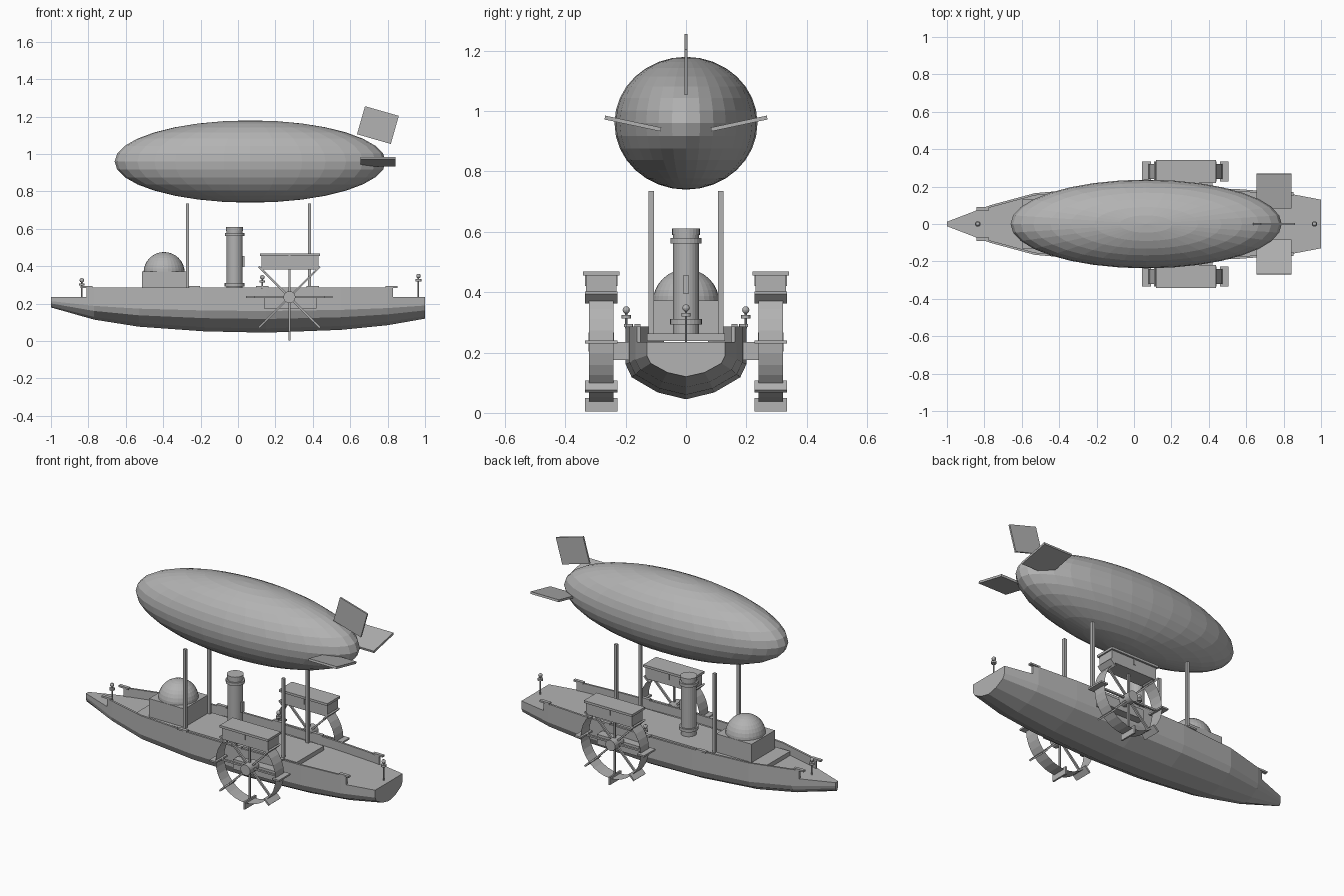
import bpy, bmesh, math
from mathutils import Matrix, Vector

if "Cube" in bpy.data.objects:
    bpy.data.objects.remove(bpy.data.objects["Cube"], do_unlink=True)

GREY = (0.45, 0.45, 0.45, 1.0)
mat = bpy.data.materials.new("plain_grey")
mat.use_nodes = True
mat.diffuse_color = GREY
mat.node_tree.nodes["Principled BSDF"].inputs["Base Color"].default_value = GREY


def finish(name, bm):
    mesh = bpy.data.meshes.new(name)
    bm.to_mesh(mesh)
    bm.free()
    mesh.materials.append(mat)
    ob = bpy.data.objects.new(name, mesh)
    bpy.context.collection.objects.link(ob)
    return ob


def box(name, centre, size, rot=(0, 0, 0)):
    bm = bmesh.new()
    bmesh.ops.create_cube(bm, size=1, matrix=Matrix.Diagonal((*size, 1)))
    ob = finish(name, bm)
    ob.location, ob.rotation_euler = centre, rot
    return ob


def cylinder(name, centre, r, depth, sides=24, axis="Z", caps=True):
    bm = bmesh.new()
    bmesh.ops.create_cone(bm, cap_ends=caps, segments=sides, radius1=r, radius2=r, depth=depth)
    ob = finish(name, bm)
    ob.location = centre
    if axis == "Y":
        ob.rotation_euler.x = math.pi / 2
    return ob


def ball(name, centre, radii, seg=32, rings=16):
    bm = bmesh.new()
    bmesh.ops.create_uvsphere(bm, u_segments=seg, v_segments=rings, radius=1,
                              matrix=Matrix.Diagonal((*radii, 1)))
    ob = finish(name, bm)
    ob.location = centre
    return ob


# Hull stations: x, half width at deck, keel height
STATIONS = [(-1, .012, .18), (-.77, .1, .115), (-.53, .165, .077), (-.18, .195, .052),
            (.15, .2, .045), (.55, .187, .06), (.8, .168, .085), (1, .13, .12)]
SECTION = [(1, 0), (1, .39), (.9, .615), (.47, .88), (0, 1)]
DECK = .235


def half_width(x):
    for (x0, w0, _), (x1, w1, _) in zip(STATIONS, STATIONS[1:]):
        if x <= x1:
            return w0 + (w1 - w0) * (x - x0) / (x1 - x0)


def loft(name, rings):
    bm = bmesh.new()
    loops = [[bm.verts.new(p) for p in ring] for ring in rings]
    n = len(loops[0])
    for a, b in zip(loops, loops[1:]):
        for i in range(n):
            bm.faces.new((a[i], a[(i + 1) % n], b[(i + 1) % n], b[i]))
    bm.faces.new(loops[0])
    bm.faces.new(loops[-1])
    bmesh.ops.recalc_face_normals(bm, faces=bm.faces)
    return finish(name, bm)


profile = SECTION + [(-u, v) for u, v in SECTION[-2::-1]]
loft("hull", [[(x, w * u, DECK - (DECK - keel) * v) for u, v in profile]
              for x, w, keel in STATIONS])

# Raised deck platform
box("deck_platform", (-.06, 0, .25), (1.08, .26, .025))

# Bulwarks following the deck edge
rail_x = [-.81] + [s[0] for s in STATIONS[1:-1]] + [.83]
for side, label in ((1, "left"), (-1, "right")):
    loft(label + "_bulwark",
         [[(x, side * (half_width(x) - t), z) for t, z in
           ((0, DECK - .01), (0, .286), (.012, .286), (.012, DECK - .01))] for x in rail_x])
    for x in (-.81, -.235, .13, .4, .82):
        box(label + "_rail_cleat", (x, side * (half_width(x) - .004), .289), (.065, .02, .01))


# Small lamps on posts
def lamp(name, x, y, base, top):
    cylinder(name + "_post", (x, y, (base + top) / 2), .004, top - base, 8)
    cylinder(name + "_collar", (x, y, top - .035), .015, .012, 12)
    ball(name + "_globe", (x, y, top - .012), (.012, .012, .012), 12, 8)


lamp("bow_lamp", -.835, 0, DECK, .337)
lamp("stern_lamp", .965, 0, DECK, .36)
for side, label in ((1, "left"), (-1, "right")):
    lamp(label + "_lamp", .13, side * .198, .28, .353)

# Deckhouse with dome
box("deckhouse", (-.395, 0, .312), (.235, .22, .12))
ball("deckhouse_dome", (-.395, 0, .366), (.11, .11, .11))

# Funnel with collars and whistle
FX = -.018
cylinder("funnel", (FX, 0, .435), .043, .35)
for z, r in ((.302, .053), (.57, .052)):
    cylinder("funnel_collar", (FX, 0, z), r, .018)
cylinder("funnel_lip", (FX, 0, .6), .046, .022)
box("funnel_whistle", (FX + .045, 0, .425), (.016, .02, .06))

# Masts under the balloon
for x in (-.27, .382):
    for y in (-.115, .115):
        box("mast", (x, y, .488), (.017, .017, .495))

# Paddle wheels
WX, WZ = .275, .235
for side, label in ((1, "left"), (-1, "right")):
    y = side * .281
    cylinder(label + "_wheel_rim", (WX, y, WZ), .198, .082, 32, "Y", False)
    cylinder(label + "_wheel_hub", (WX, y, WZ), .032, .085, 20, "Y")
    box(label + "_sponson", (WX + .005, side * .215, .205), (.28, .06, .06))
    for k in range(8):
        a = k * math.pi / 4
        d = Vector((math.cos(a), 0, -math.sin(a)))
        hub = Vector((WX, y, WZ))
        box(label + "_wheel_spoke", hub + d * .11, (.2, .012, .01), (0, a, 0))
        box(label + "_wheel_paddle", hub + d * .208, (.046, .108, .01), (0, a, 0))
    box(label + "_wheel_cover", (.278, y, .42), (.304, .1, .072))
    box(label + "_cover_lid", (.278, y, .462), (.32, .122, .014))

# Balloon and tail fins
ball("balloon", (.065, 0, .96), (.725, .237, .22))
box("upper_fin", (.748, 0, 1.155), (.188, .01, .156), (0, math.radians(16), 0))
for side, label in ((1, "left"), (-1, "right")):
    box(label + "_fin", (.749, side * .176, .959), (.187, .19, .013),
        (side * math.radians(12), 0, 0))
